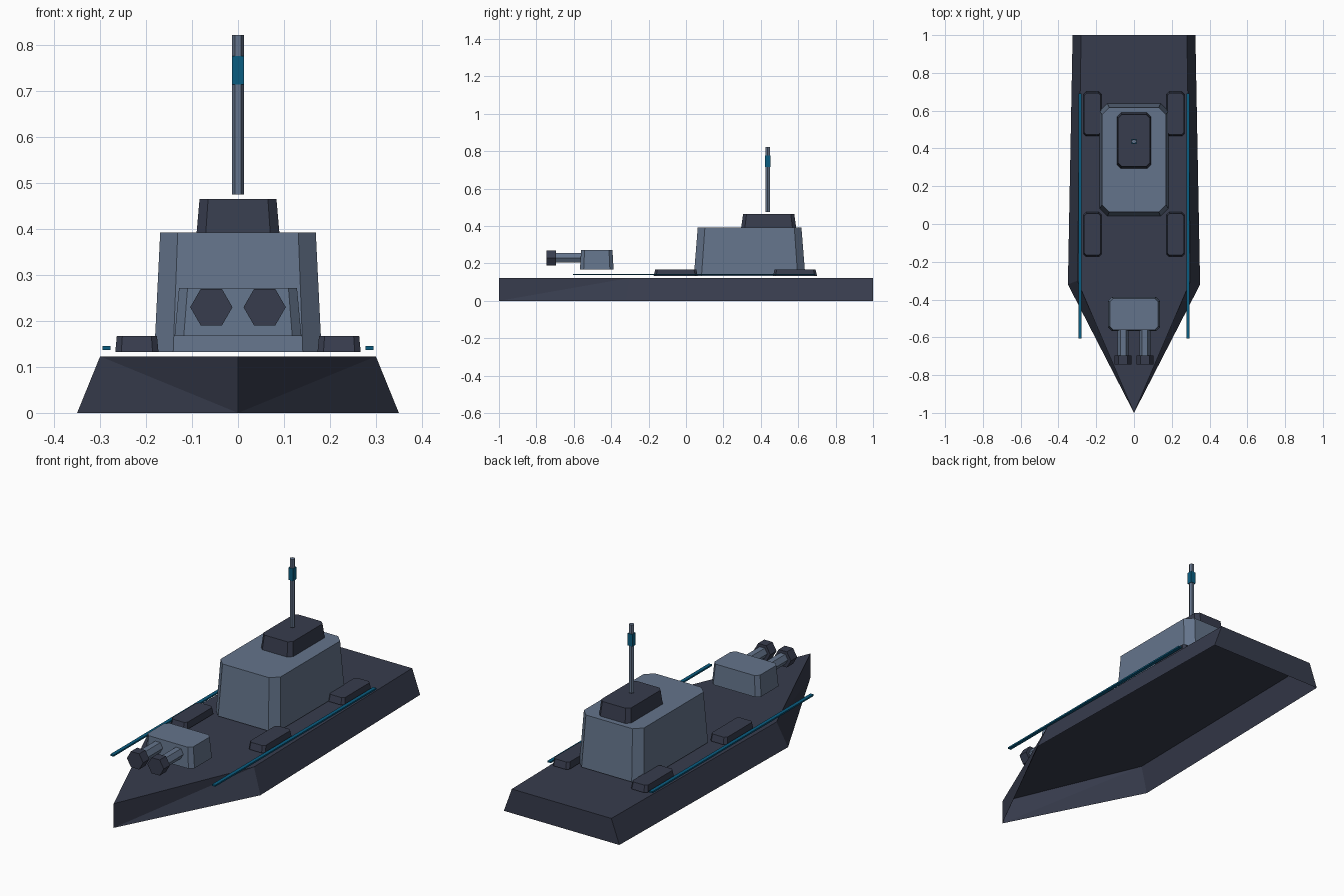
import bpy, bmesh, math
from mathutils import Matrix

if "Cube" in bpy.data.objects:
    bpy.data.objects.remove(bpy.data.objects["Cube"])


def material(name, hexcode):
    def lin(c):
        c /= 255
        return c / 12.92 if c <= 0.04045 else ((c + 0.055) / 1.055) ** 2.4
    m = bpy.data.materials.new(name)
    rgb = [lin(int(hexcode[i:i + 2], 16)) for i in (0, 2, 4)]
    m.diffuse_color = (*rgb, 1)
    m.use_nodes = True
    m.node_tree.nodes["Principled BSDF"].inputs["Base Color"].default_value = m.diffuse_color
    return m


DARK = material("dark navy grey", "373C4D")
SLATE = material("slate grey", "64748B")
TEAL = material("deep teal", "0A5C80")


def finish(name, bm, mat):
    bmesh.ops.recalc_face_normals(bm, faces=bm.faces)
    me = bpy.data.meshes.new(name)
    bm.to_mesh(me)
    bm.free()
    me.materials.append(mat)
    ob = bpy.data.objects.new(name, me)
    bpy.context.collection.objects.link(ob)
    return ob


def block(name, mat, cx, cy, hx, hy, z0, z1, top=1.0, cut=0.0):
    """Tapered box with chamfered upright corners."""
    if cut:
        pts = [(hx, hy - cut), (hx - cut, hy), (cut - hx, hy), (-hx, hy - cut),
               (-hx, cut - hy), (cut - hx, -hy), (hx - cut, -hy), (hx, cut - hy)]
    else:
        pts = [(hx, hy), (-hx, hy), (-hx, -hy), (hx, -hy)]
    bm = bmesh.new()
    low = [bm.verts.new((cx + x, cy + y, z0)) for x, y in pts]
    high = [bm.verts.new((cx + x * top, cy + y * top, z1)) for x, y in pts]
    n = len(pts)
    bm.faces.new(low[::-1])
    bm.faces.new(high)
    for i in range(n):
        j = (i + 1) % n
        bm.faces.new((low[i], low[j], high[j], high[i]))
    return finish(name, bm, mat)


def hex_rod(name, mat, loc, radius, length, along_y=False):
    """Six-sided rod with corners pointing along x."""
    bm = bmesh.new()
    bmesh.ops.create_cone(bm, cap_ends=True, segments=6, radius1=radius,
                          radius2=radius, depth=length)
    # turn so that a corner lies on the x axis
    v = bm.verts[:][0]
    bmesh.ops.rotate(bm, verts=bm.verts,
                     matrix=Matrix.Rotation(-math.atan2(v.co.y, v.co.x), 3, 'Z'))
    if along_y:
        bmesh.ops.rotate(bm, verts=bm.verts, matrix=Matrix.Rotation(math.pi / 2, 3, 'X'))
    bmesh.ops.translate(bm, verts=bm.verts, vec=loc)
    return finish(name, bm, mat)


# hull: open-bottomed shell, pointed bow, sides leaning inwards
bm = bmesh.new()
H = 0.123
bow_b, bow_t = bm.verts.new((0, -1, 0)), bm.verts.new((0, -1, H))
side = {}
for s in (-1, 1):
    side[s] = [bm.verts.new(p) for p in ((s * 0.35, -0.32, 0), (s * 0.325, 1, 0),
                                         (s * 0.30, -0.30, H), (s * 0.28, 1, H))]
    mid_b, end_b, mid_t, end_t = side[s]
    bm.faces.new((bow_b, mid_b, mid_t))
    bm.faces.new((bow_b, mid_t, bow_t))
    bm.faces.new((mid_b, end_b, end_t, mid_t))
L, R = side[-1], side[1]
bm.faces.new((L[1], R[1], R[3], L[3]))
bm.faces.new((bow_t, R[2], R[3], L[3], L[2]))
finish("hull", bm, DARK)

# cabin and bridge
block("cabin", SLATE, 0, 0.34, 0.182, 0.298, 0.133, 0.393, 0.93, 0.041)
block("bridge", DARK, 0, 0.442, 0.09, 0.147, 0.393, 0.465, 0.93, 0.02)

# mast with beacon
hex_rod("mast", SLATE, (0, 0.437, 0.6485), 0.013, 0.347)
block("beacon", TEAL, 0, 0.437, 0.0135, 0.0135, 0.715, 0.777)

# gun turret with twin barrels
block("turret", SLATE, 0, -0.477, 0.138, 0.09, 0.167, 0.272, 0.93, 0.02)
for s, tag in ((-1, "left"), (1, "right")):
    hex_rod(tag + "_barrel", SLATE, (s * 0.058, -0.61, 0.23), 0.029, 0.18, True)
    hex_rod(tag + "_muzzle", DARK, (s * 0.058, -0.72, 0.23), 0.046, 0.05, True)

    # deck lockers and side light strips
    for cy, where in ((-0.055, "front"), (0.583, "rear")):
        block(f"{tag}_{where}_locker", DARK, s * 0.22, cy, 0.047, 0.118,
              0.133, 0.167, 0.93, 0.013)
    block(tag + "_light_strip", TEAL, s * 0.286, 0.043, 0.009, 0.648, 0.137, 0.145)
